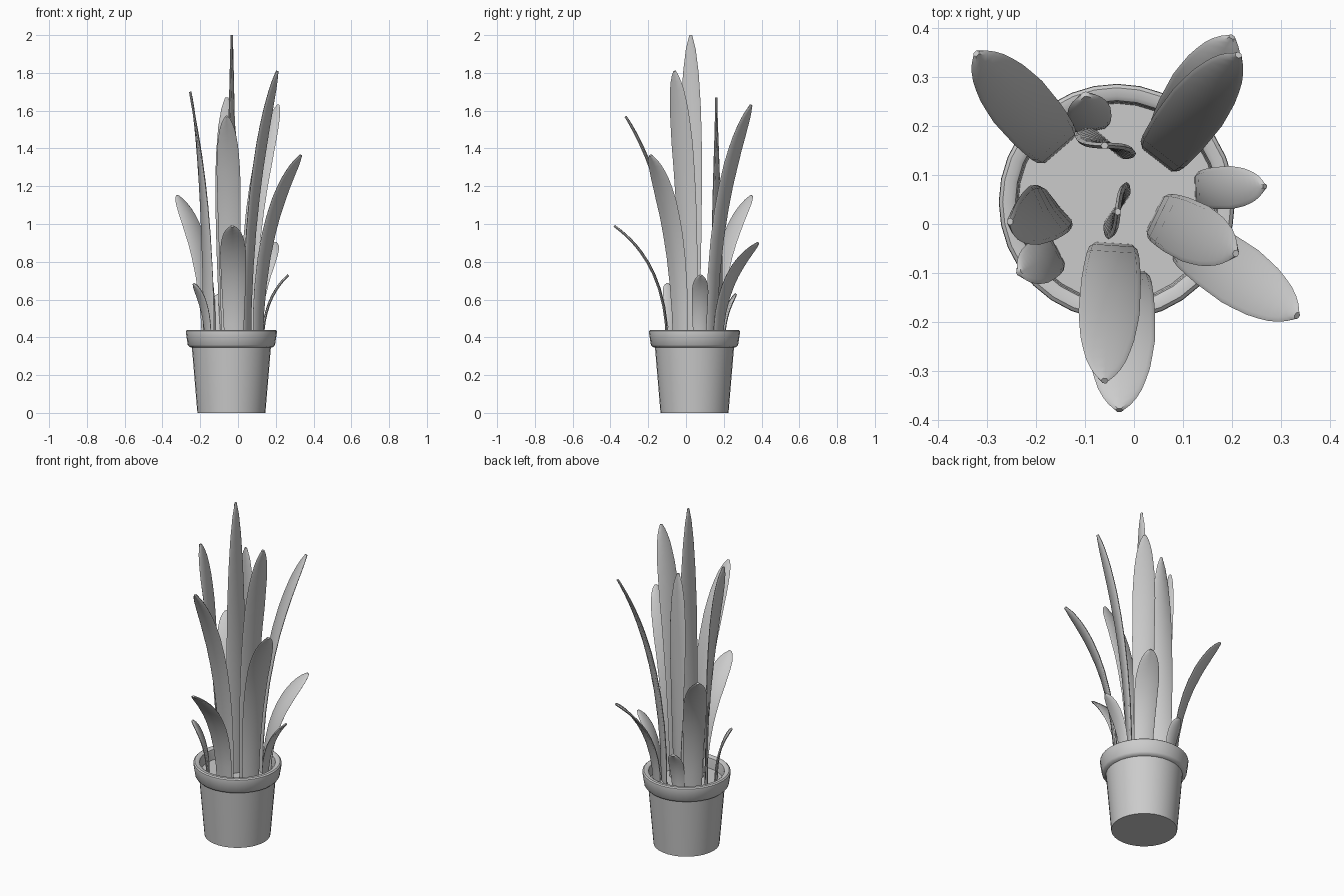
import bpy, bmesh
from math import sin, cos, atan2, radians, pi
from mathutils import Vector

if "Cube" in bpy.data.objects:
    bpy.data.objects.remove(bpy.data.objects["Cube"])

CX, CY = -0.035, 0.045          # pot axis
SOIL = 0.375


def finish(name, bm, angle=40):
    bmesh.ops.recalc_face_normals(bm, faces=bm.faces)
    me = bpy.data.meshes.new(name)
    bm.to_mesh(me)
    bm.free()
    ob = bpy.data.objects.new(name, me)
    bpy.context.collection.objects.link(ob)
    bpy.ops.object.select_all(action='DESELECT')
    ob.select_set(True)
    bpy.context.view_layer.objects.active = ob
    bpy.ops.object.shade_smooth_by_angle(angle=radians(angle))
    return ob


def skin(bm, rings):
    """Join equal-sized vertex rings with quads."""
    for a, b in zip(rings, rings[1:]):
        n = len(a)
        for i in range(n):
            j = (i + 1) % n
            bm.faces.new((a[i], a[j], b[j], b[i]))


def lathe(name, profile, sides=32):
    bm = bmesh.new()
    rings = [[bm.verts.new((CX + r * cos(2 * pi * i / sides),
                            CY + r * sin(2 * pi * i / sides), z))
              for i in range(sides)] for r, z in profile]
    skin(bm, rings)
    bm.faces.new(rings[0])
    bm.faces.new(rings[-1])
    return finish(name, bm)


WIDTH = [(0, .72), (.25, .86), (.5, .97), (.7, 1), (.82, .9),
         (.91, .7), (.97, .42), (1, .12)]


def width_at(s):
    for (a, wa), (b, wb) in zip(WIDTH, WIDTH[1:]):
        if s <= b:
            return wa + (wb - wa) * (s - a) / (b - a)
    return WIDTH[-1][1]


def leaf(name, base, tip, width, bend=0.66, az=None, sharp=1.0, thick=0.012):
    """Blade arching from base to tip; az = facing angles (root, tip)."""
    b, t = Vector((*base, SOIL - 0.01)), Vector(tip)
    ctrl = Vector((b.x, b.y, b.z + bend * (t.z - b.z)))
    if bend <= 0.5:
        ctrl = (b + t) / 2
    if az is None:
        a = math_az = atan2(t.y - b.y, t.x - b.x)
        az = (a, math_az)
    else:
        az = tuple(radians(v) for v in az)
    bm = bmesh.new()
    rings = []
    for s in (0, .13, .25, .38, .5, .6, .7, .77, .83, .88, .92, .955, .98, 1):
        p = b * (1 - s) ** 2 + ctrl * 2 * s * (1 - s) + t * s * s
        tan = ((ctrl - b) * (1 - s) + (t - ctrl) * s).normalized()
        a = az[0] + (az[1] - az[0]) * s
        side = Vector((-sin(a), cos(a), 0))
        side = (side - tan * side.dot(tan)).normalized()
        nrm = side.cross(tan)
        w = width * width_at(s ** sharp) / 2
        h = thick / 2
        e = min(0.008, w * 0.5)
        sec = [(-w, 0), (-w + e, h), (0, h), (w - e, h),
               (w, 0), (w - e, -h), (0, -h), (-w + e, -h)]
        rings.append([bm.verts.new(p + side * u + nrm * v) for u, v in sec])
    skin(bm, rings)
    bm.faces.new(rings[0])
    bm.faces.new(rings[-1])
    return finish(name, bm, 50)


# Pot with rolled rim, and the soil inside
lathe("pot", [(.18, 0), (.209, .345), (.222, .349), (.231, .36), (.241, .425),
              (.240, .434), (.233, .44), (.216, .44), (.207, .434), (.204, .42),
              (.2, .36)])
lathe("soil", [(.2, .36), (.203, SOIL)])

# Upright middle leaves, slightly twisted
leaf("leaf_centre", (-.035, .03), (-.033, .025, 2.0), .122, .5, (-35, -5), .7)
leaf("leaf_middle_back", (-.055, .165), (-.06, .16, 1.67), .13, .5, (50, 90), .75)

# Tall arching leaves
leaf("leaf_right_tall", (.047, .018), (.208, -.06, 1.81), .125, .58)
leaf("leaf_left_tall", (-.155, .03), (-.253, .005, 1.70), .122, .6, (222, 175))
leaf("leaf_back_right_tall", (.05, .135), (.213, .345, 1.63), .125, .62)
leaf("leaf_front_tall", (-.042, -.045), (-.06, -.32, 1.57), .125, .64)

# Middle-height leaves
leaf("leaf_front_right", (.105, -.03), (.333, -.187, 1.365), .13)
leaf("leaf_back_left", (-.155, .155), (-.322, .348, 1.15), .13)
leaf("leaf_front_low", (-.022, -.1), (-.03, -.38, .99), .137, .68)
leaf("leaf_back_right_low", (.075, .17), (.2, .382, .90), .13)

# Short outer leaves
leaf("leaf_right_short", (.13, .072), (.267, .077, .73), .088)
leaf("leaf_left_short", (-.158, -.06), (-.235, -.1, .685), .09, .64)
leaf("leaf_back_short", (-.085, .195), (-.1, .265, .63), .09, .64)
